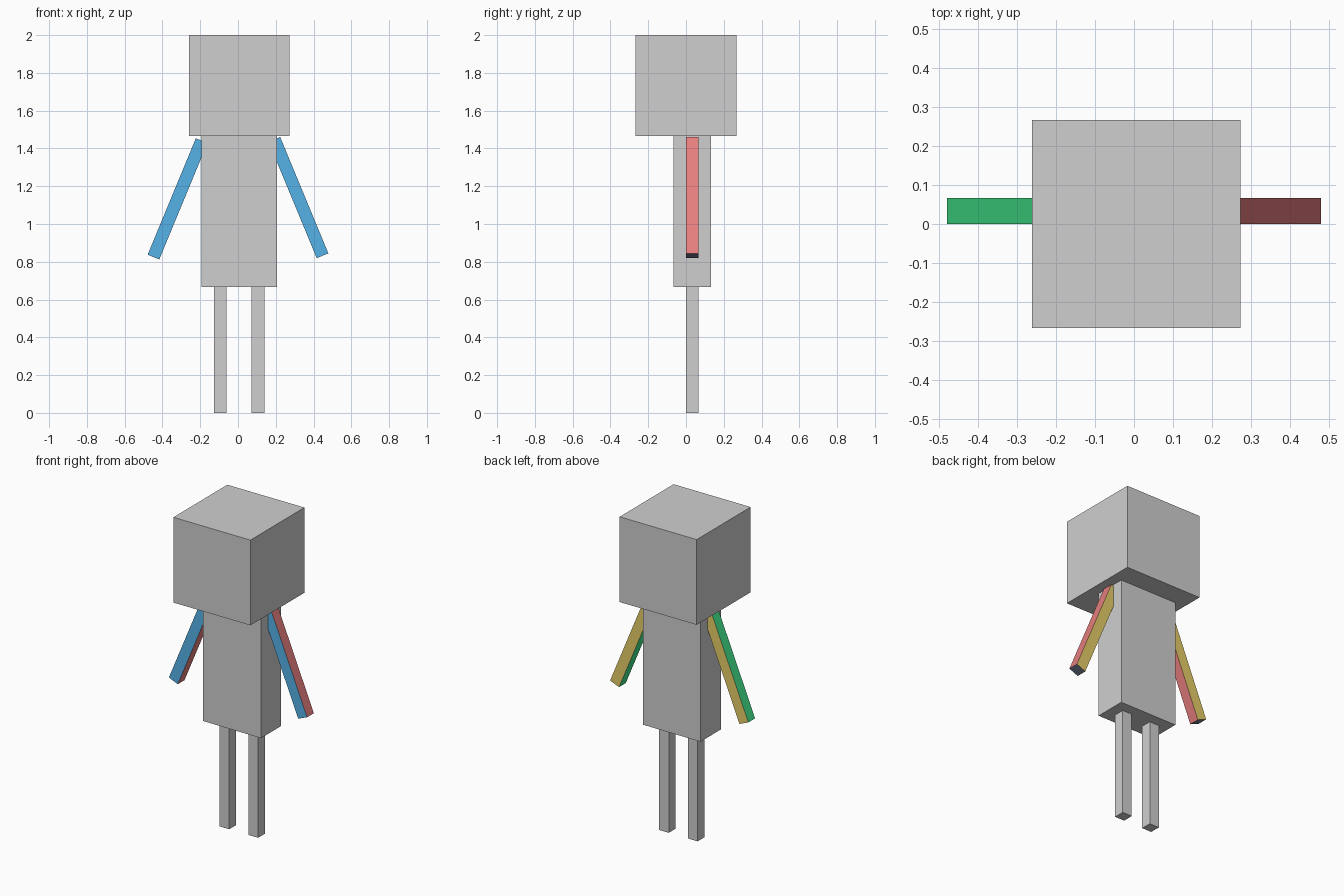
import bpy, bmesh, math

if "Cube" in bpy.data.objects:
    bpy.data.objects.remove(bpy.data.objects["Cube"], do_unlink=True)

U = 1 / 15  # block unit


def material(name, rgb):
    """Flat material from an 8-bit sRGB colour."""
    lin = [((c / 255 + 0.055) / 1.055) ** 2.4 for c in rgb]
    m = bpy.data.materials.new(name)
    m.use_nodes = True
    m.diffuse_color = (*lin, 1)
    bsdf = m.node_tree.nodes["Principled BSDF"]
    bsdf.inputs["Base Color"].default_value = (*lin, 1)
    return m


grey = material("grey", (207, 207, 207))
# Arm colours, with the local direction each one faces
arm_sides = [
    (material("red", (244, 134, 134)), (1, 0, 0)),
    (material("green", (67, 232, 141)), (-1, 0, 0)),
    (material("yellow", (248, 221, 114)), (0, 1, 0)),
    (material("blue", (91, 188, 244)), (0, -1, 0)),
    (material("pale_blue", (236, 248, 253)), (0, 0, 1)),
    (material("slate", (110, 120, 140)), (0, 0, -1)),
]


def box(name, size, centre, tilt=0, sides=None):
    """Box sized in block units; sides gives one colour per face direction."""
    bm = bmesh.new()
    bmesh.ops.create_cube(bm, size=1)
    bmesh.ops.scale(bm, vec=[s * U for s in size], verts=bm.verts)
    bm.normal_update()
    if sides:
        for f in bm.faces:
            f.material_index = max(range(len(sides)), key=lambda i: sum(
                a * b for a, b in zip(f.normal, sides[i][1])))
    mesh = bpy.data.meshes.new(name)
    bm.to_mesh(mesh)
    bm.free()
    for m in [s[0] for s in sides] if sides else [grey]:
        mesh.materials.append(m)
    ob = bpy.data.objects.new(name, mesh)
    ob.location = centre
    ob.rotation_euler.y = math.radians(tilt)
    bpy.context.collection.objects.link(ob)
    return ob


# Head and torso
box("head", (8, 8, 8), (0.006, 0, 26 * U))
box("torso", (6, 3, 12), (0.006, 0.5 * U, 16 * U))

# Legs and splayed arms
for side, s, arm_z in (("left", 1, 1.140), ("right", -1, 1.133)):
    box(side + "_leg", (1, 1, 10), (0.006 + s * 1.5 * U, 0.5 * U, 5 * U))
    box(side + "_arm", (1, 1, 10), (s * 0.32, 0.5 * U, arm_z), -22.5 * s, arm_sides)
